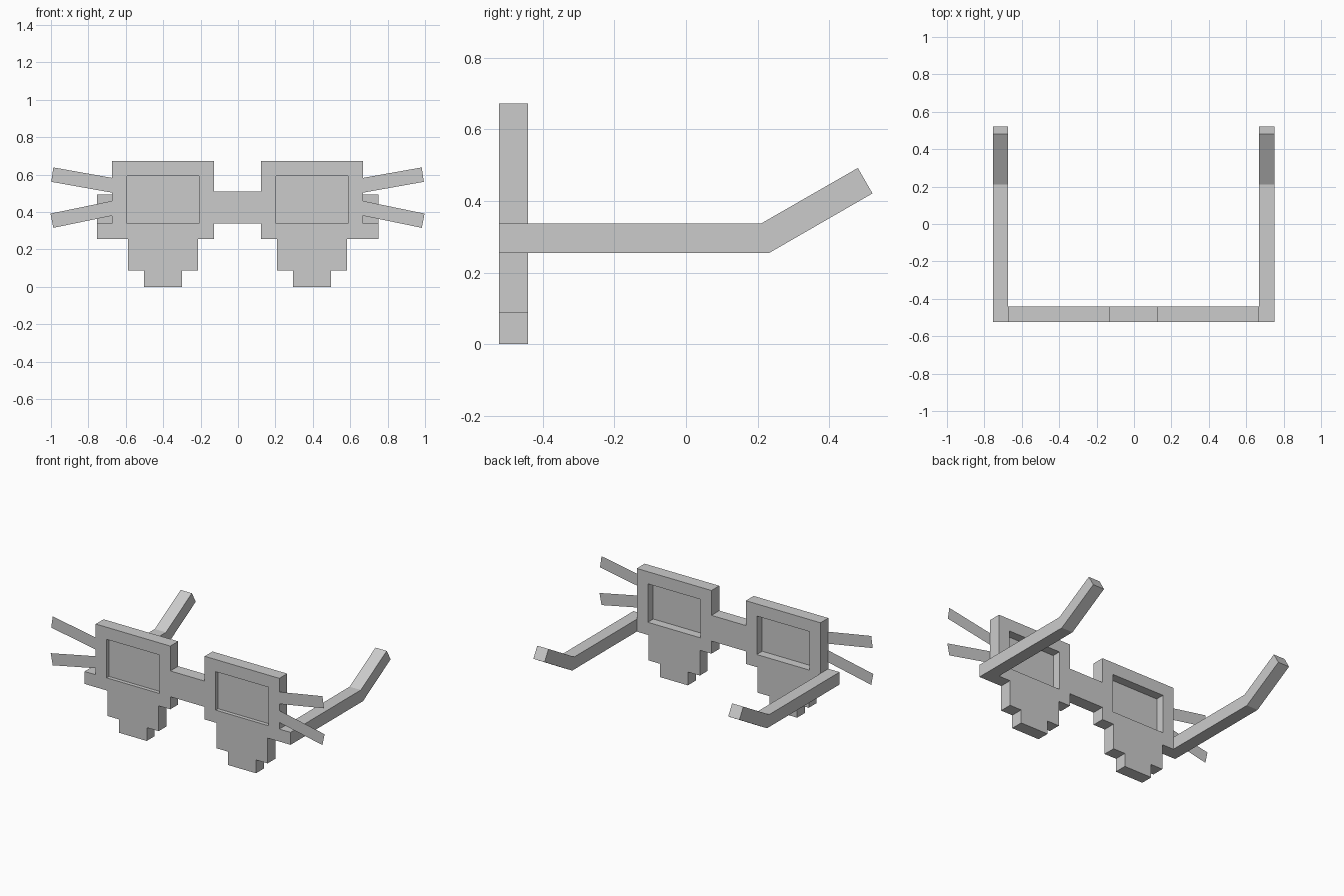
import bpy
from mathutils import Matrix

if "Cube" in bpy.data.objects:
    bpy.data.objects.remove(bpy.data.objects["Cube"])

CENTRE_X = -0.0025          # mirror plane of the glasses
FRONT, BACK = -0.523, -0.441

FRONT_PLANE = Matrix(((1, 0, 0), (0, 0, -1), (0, 1, 0))).to_4x4()   # profile in x, z
SIDE_PLANE = Matrix(((0, 0, 1), (1, 0, 0), (0, 1, 0))).to_4x4()     # profile in y, z


def rect(u0, u1, v0, v1):
    return [(u0, v0), (u1, v0), (u1, v1), (u0, v1)]


def place(name, mesh, mirrored):
    obj = bpy.data.objects.new(name, mesh)
    bpy.context.collection.objects.link(obj)
    obj.location.x = CENTRE_X
    if mirrored:
        mod = obj.modifiers.new("mirror", 'MIRROR')
        mod.use_mirror_merge = False
    return obj


def extrude(name, loops, plane, offset, depth, mirrored=True):
    """Extrude an outline (further loops are holes) through the given depth."""
    curve = bpy.data.curves.new(name + "_profile", 'CURVE')
    curve.dimensions = '2D'
    curve.fill_mode = 'BOTH'
    curve.extrude = depth / 2
    for loop in loops:
        spline = curve.splines.new('POLY')
        spline.points.add(len(loop) - 1)
        for p, (u, v) in zip(spline.points, loop):
            p.co = (u, v, 0, 1)
        spline.use_cyclic_u = True
    temp = bpy.data.objects.new("profile", curve)
    bpy.context.collection.objects.link(temp)
    deps = bpy.context.evaluated_depsgraph_get()
    mesh = bpy.data.meshes.new_from_object(temp.evaluated_get(deps))
    bpy.data.objects.remove(temp)
    mesh.transform(Matrix.Translation(offset) @ plane)
    for poly in mesh.polygons:
        poly.use_smooth = False
    return place(name, mesh, mirrored)


def sheet(name, outline, y):
    """Thin single-sided sheet facing the front."""
    mesh = bpy.data.meshes.new(name)
    mesh.from_pydata([(x, y, z) for x, z in outline], [], [range(len(outline))])
    return place(name, mesh, True)


mid_y, thick = (FRONT + BACK) / 2, BACK - FRONT

# Rims with stepped lower tiers and a lens opening
rim = [(0.1255, 0.255), (0.2105, 0.255), (0.2105, 0.088), (0.2975, 0.088),
       (0.2975, 0.0), (0.5, 0.0), (0.5, 0.088), (0.5855, 0.088),
       (0.5855, 0.255), (0.6705, 0.255), (0.6705, 0.672), (0.1255, 0.672)]
opening = rect(0.2055, 0.5905, 0.338, 0.592)
extrude("rim", [rim, opening], FRONT_PLANE, (0, mid_y, 0), thick)

# Lens sheets set just behind the front face
sheet("lens", opening, -0.498)

# Nose bridge
extrude("bridge", [rect(-0.1255, 0.1255, 0.338, 0.508)], FRONT_PLANE,
        (0, mid_y, 0), thick, mirrored=False)

# Temple arms with raised ends
arm = [(FRONT, 0.255), (0.233, 0.255), (0.521, 0.421), (0.48, 0.492),
       (0.21, 0.337), (FRONT, 0.337)]
extrude("temple_arm", [arm], SIDE_PLANE, (0.7115, 0, 0), 0.082)

# Flat whiskers fanning out from the rims
sheet("upper_whisker", [(0.6705, 0.503), (0.996, 0.561), (0.985, 0.638), (0.6705, 0.582)], FRONT + 0.001)
sheet("lower_whisker", [(0.6705, 0.380), (0.985, 0.315), (1.0, 0.391), (0.6705, 0.459)], FRONT + 0.001)
